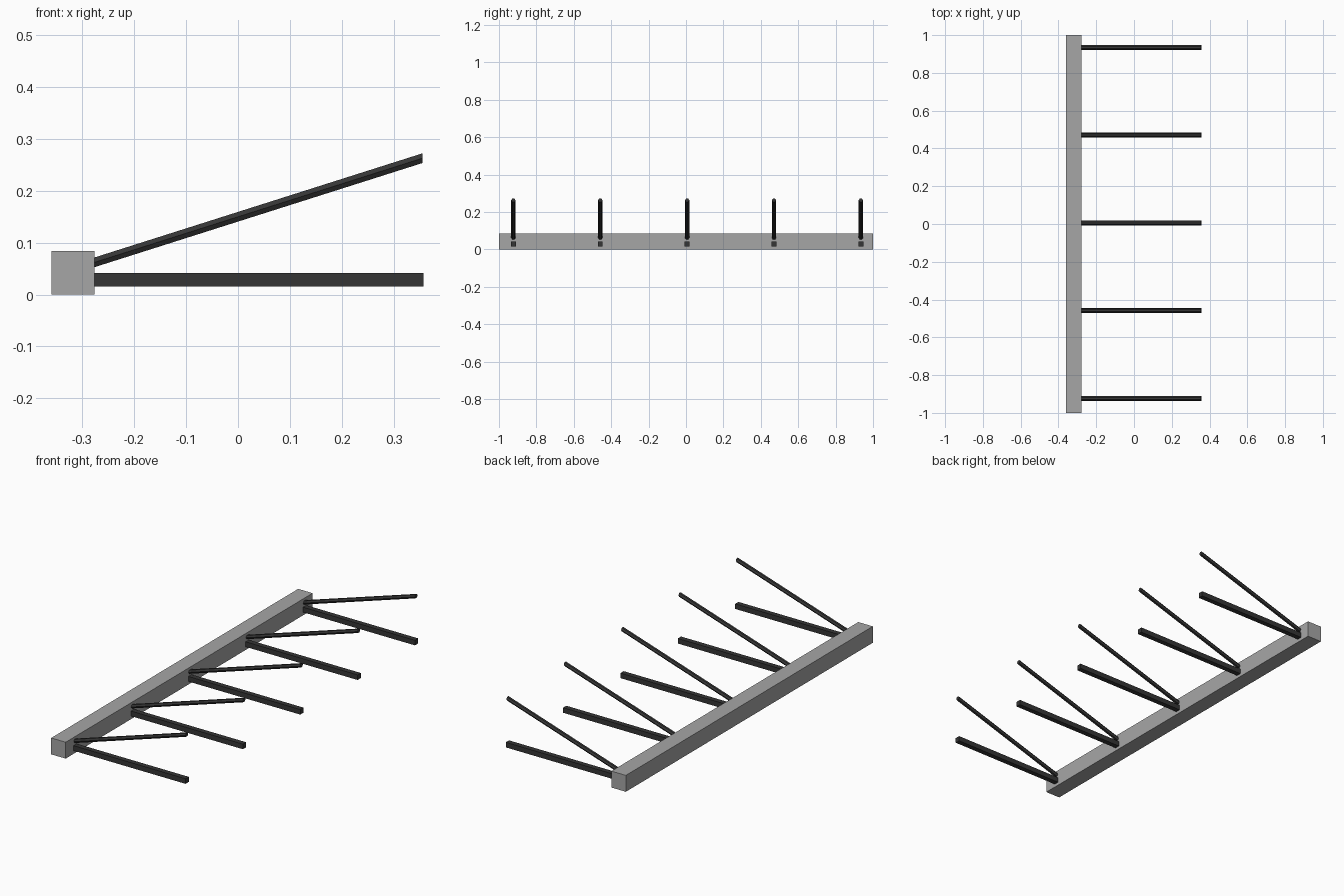
import bpy
import bmesh
import math
from mathutils import Vector

cube = bpy.data.objects.get("Cube")
if cube:
    bpy.data.objects.remove(cube, do_unlink=True)


def material(name, value):
    mat = bpy.data.materials.new(name)
    mat.use_nodes = True
    color = (value, value, value, 1)
    mat.diffuse_color = color
    mat.node_tree.nodes["Principled BSDF"].inputs["Base Color"].default_value = color
    return mat


grey = material("light grey", 0.38)
dark = material("charcoal", 0.036)


def prism(name, start, end, section, mat):
    """Sweep a (y, z) section along x between two points, with upright ends."""
    bm = bmesh.new()
    rings = [[bm.verts.new(Vector(p) + Vector((0, y, z))) for y, z in section]
             for p in (start, end)]
    n = len(section)
    for i in range(n):
        j = (i + 1) % n
        bm.faces.new((rings[0][i], rings[0][j], rings[1][j], rings[1][i]))
    for ring in rings:
        bm.faces.new(ring)
    bmesh.ops.recalc_face_normals(bm, faces=bm.faces)
    mesh = bpy.data.meshes.new(name)
    bm.to_mesh(mesh)
    bm.free()
    mesh.materials.append(mat)
    obj = bpy.data.objects.new(name, mesh)
    bpy.context.collection.objects.link(obj)
    return obj


def rectangle(hy, hz):
    return [(-hy, -hz), (hy, -hz), (hy, hz), (-hy, hz)]


# Six-sided rod section with flat top and bottom
hexagon = [(0.0115 * math.cos(math.radians(a)), 0.0108 * math.sin(math.radians(a)))
           for a in range(0, 360, 60)]

# Long square beam
inner, tip = -0.277, 0.358
prism("beam", (-0.359, 0, 0.042), (inner, 0, 0.042), rectangle(1, 0.042), grey)

# Five pairs of level bar and sloping rod
for i in range(5):
    y = 0.006 + (i - 2) * 0.4645
    prism(f"level_bar_{i + 1}", (inner, y, 0.029), (tip, y, 0.029),
          rectangle(0.013, 0.013), dark)
    prism(f"sloping_rod_{i + 1}", (inner, y, 0.062), (tip - 0.002, y, 0.263),
          hexagon, dark)
